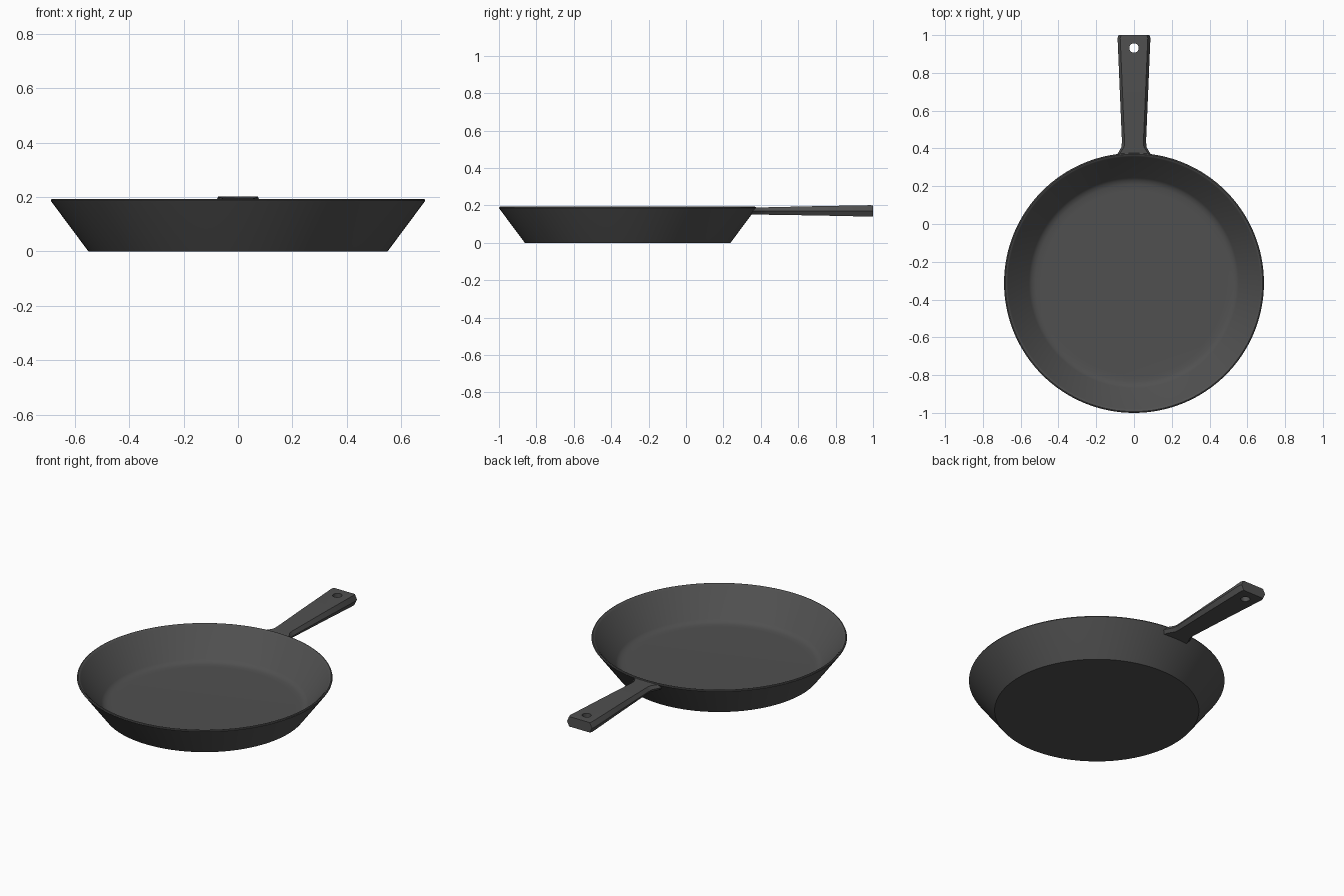
import bpy, bmesh, math
from mathutils import Vector

if "Cube" in bpy.data.objects:
    bpy.data.objects.remove(bpy.data.objects["Cube"])

CY = -0.312  # centre of the pan body


def finish(name, bm, angle):
    bmesh.ops.recalc_face_normals(bm, faces=bm.faces)
    mesh = bpy.data.meshes.new(name)
    bm.to_mesh(mesh)
    bm.free()
    ob = bpy.data.objects.new(name, mesh)
    bpy.context.collection.objects.link(ob)
    mat = bpy.data.materials.get("cast_iron") or bpy.data.materials.new("cast_iron")
    mat.diffuse_color = (0.08, 0.08, 0.08, 1)
    mat.use_nodes = True
    mat.node_tree.nodes["Principled BSDF"].inputs["Base Color"].default_value = mat.diffuse_color
    mesh.materials.append(mat)
    bpy.ops.object.select_all(action='DESELECT')
    ob.select_set(True)
    bpy.context.view_layer.objects.active = ob
    bpy.ops.object.shade_smooth_by_angle(angle=math.radians(angle))
    return ob


# pan body: lathed profile, from underside centre round the rim to inner floor
profile = [(0, 0), (0.55, 0), (0.684, 0.180), (0.688, 0.186), (0.686, 0.191),
           (0.681, 0.193), (0.675, 0.191), (0.668, 0.184), (0.556, 0.038),
           (0.543, 0.027), (0.522, 0.021), (0.49, 0.02), (0, 0.02)]
bm = bmesh.new()
verts = [bm.verts.new((r, CY, z)) for r, z in profile]
edges = [bm.edges.new(p) for p in zip(verts, verts[1:])]
bmesh.ops.spin(bm, geom=verts + edges, cent=(0, CY, 0), axis=(0, 0, 1),
               angle=math.tau, steps=128)
bmesh.ops.remove_doubles(bm, verts=bm.verts, dist=1e-5)
finish("pan_body", bm, 35)

# handle: six-sided section lofted along y
# y at bottom, y at top, bottom z, top z, half width at the widest
stations = [(0.340, 0.362, 0.152, 0.187, 0.094),
            (0.366, 0.376, 0.152, 0.188, 0.087),
            (0.408, 0.408, 0.151, 0.189, 0.066),
            (0.440, 0.440, 0.150, 0.190, 0.064),
            (0.700, 0.700, 0.146, 0.196, 0.075),
            (0.985, 0.985, 0.140, 0.201, 0.087),
            (1.000, 1.000, 0.141, 0.200, 0.082)]
bm = bmesh.new()
rings = []
for yb, yt, zb, zt, w in stations:
    ym, zm, n = (yb + yt) / 2, (zb + zt) / 2, w - 0.014
    ring = [(-n, yt, zt), (n, yt, zt), (w, ym, zm),
            (n, yb, zb), (-n, yb, zb), (-w, ym, zm)]
    rings.append([bm.verts.new(p) for p in ring])
for a, b in zip(rings, rings[1:]):
    for i in range(6):
        j = (i + 1) % 6
        bm.faces.new((a[i], a[j], b[j], b[i]))
bm.faces.new(rings[0])
bm.faces.new(rings[-1])
handle = finish("handle", bm, 25)

# hanging hole
bpy.ops.mesh.primitive_cylinder_add(vertices=32, radius=0.025, depth=0.3,
                                    location=(0, 0.932, 0.17))
cutter = bpy.context.object
cutter.name = "hole_cutter"
cutter.hide_render = True
mod = handle.modifiers.new("hole", 'BOOLEAN')
mod.operation, mod.solver, mod.object = 'DIFFERENCE', 'EXACT', cutter
# cut before the shading modifier, if there is one
handle.modifiers.move(len(handle.modifiers) - 1, 0)
bpy.context.view_layer.objects.active = handle
bpy.ops.object.modifier_apply(modifier="hole")
bpy.data.objects.remove(cutter)
bpy.ops.object.select_all(action='DESELECT')
handle.select_set(True)
bpy.ops.object.shade_smooth_by_angle(angle=math.radians(25))
